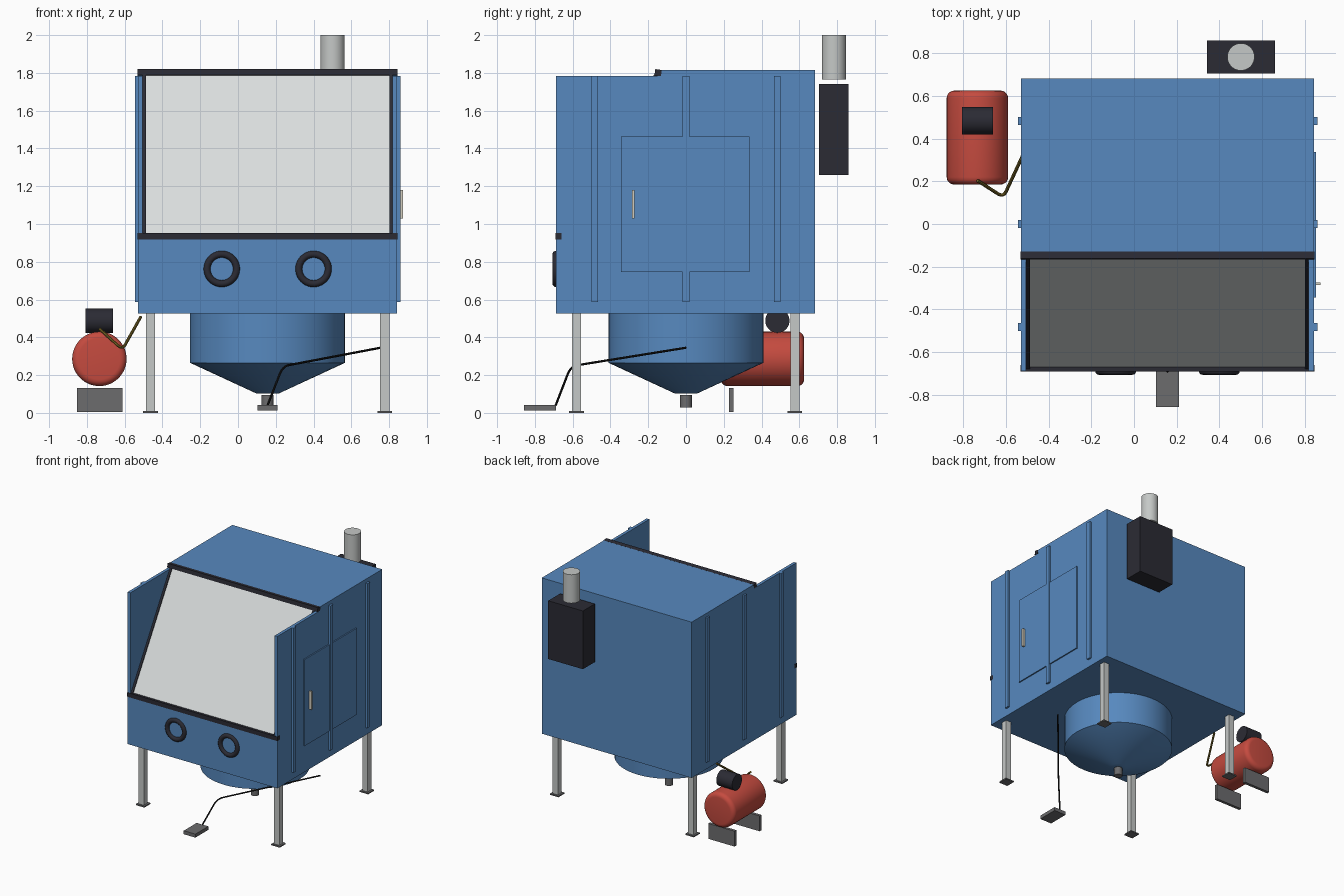
import bpy, math
from mathutils import Vector

if "Cube" in bpy.data.objects:
    bpy.data.objects.remove(bpy.data.objects["Cube"])


def material(name, rgb):
    m = bpy.data.materials.new(name)
    m.diffuse_color = (*rgb, 1)
    m.use_nodes = True
    m.node_tree.nodes["Principled BSDF"].inputs["Base Color"].default_value = m.diffuse_color
    return m


BLUE = material("cabinet blue", (0.095, 0.25, 0.52))
BLACK = material("dark charcoal", (0.024, 0.024, 0.034))
GLASS = material("pale glass", (0.70, 0.73, 0.73))
STEEL = material("light steel", (0.56, 0.58, 0.57))
GREY = material("mid grey", (0.15, 0.15, 0.155))
RED = material("tank red", (0.56, 0.07, 0.05))
BRASS = material("hose yellow", (0.20, 0.14, 0.02))
CABLE = material("cable black", (0.01, 0.01, 0.01))
CREAM = material("handle cream", (0.66, 0.62, 0.52))


def finish(name, mat, smooth=False):
    o = bpy.context.object
    o.name = name
    o.data.materials.clear()
    o.data.materials.append(mat)
    if smooth:
        bpy.ops.object.shade_smooth_by_angle(angle=math.radians(35))
    return o


def box(name, mat, x, y, z, tilt=0):
    """Box from (min, max) ranges, optionally tilted about x."""
    lo, hi = zip(x, y, z)
    bpy.ops.mesh.primitive_cube_add(size=1, location=[(a + b) / 2 for a, b in zip(lo, hi)],
                                    rotation=(tilt, 0, 0))
    bpy.context.object.scale = [b - a for a, b in zip(lo, hi)]
    return finish(name, mat)


def cylinder(name, mat, centre, r, depth, rot=(0, 0, 0), bevel=0, r_top=None):
    bpy.ops.mesh.primitive_cone_add(vertices=48, radius1=r, radius2=r if r_top is None else r_top,
                                    depth=depth, location=centre, rotation=rot)
    o = bpy.context.object
    if bevel:
        b = o.modifiers.new("rounded rim", 'BEVEL')
        b.width, b.segments, b.limit_method = bevel, 5, 'ANGLE'
        b.angle_limit = math.radians(50)
        bpy.ops.object.modifier_apply(modifier=b.name)
    return finish(name, mat, True)


def tube(name, mat, start, bend, end, r, fillet):
    """Round tube along two straight runs joined by a soft corner."""
    s, c, e = Vector(start), Vector(bend), Vector(end)
    a, b = c + (s - c).normalized() * fillet, c + (e - c).normalized() * fillet
    pts = [s] + [a * (1 - t) ** 2 + c * 2 * t * (1 - t) + b * t * t
                 for t in [i / 6 for i in range(7)]] + [e]
    cu = bpy.data.curves.new(name, 'CURVE')
    cu.dimensions, cu.bevel_depth, cu.bevel_resolution = '3D', r, 2
    cu.use_fill_caps = True
    sp = cu.splines.new('POLY')
    sp.points.add(len(pts) - 1)
    for p, v in zip(sp.points, pts):
        p.co = (*v, 1)
    o = bpy.data.objects.new(name, cu)
    bpy.context.collection.objects.link(o)
    bpy.ops.object.select_all(action='DESELECT')
    o.select_set(True)
    bpy.context.view_layer.objects.active = o
    bpy.ops.object.convert(target='MESH')
    finish(name, mat, True)


# Cabinet shell
X0, X1, Y0, Y1 = -0.53, 0.843, -0.688, 0.683
CX = (X0 + X1) / 2
T = 0.025
box("cabinet_floor", BLUE, (X0, X1), (Y0, Y1), (0.525, 0.587))
box("left_wall", BLUE, (X0, X0 + T), (Y0, Y1), (0.587, 1.783))
box("right_wall", BLUE, (X1 - T, X1), (Y0, Y1), (0.587, 1.783))
box("back_wall", BLUE, (X0 + T, X1 - T), (Y1 - T, Y1), (0.587, 1.783))
box("front_panel", BLUE, (X0 + T, X1 - T), (Y0, Y0 + T), (0.587, 0.93))
box("roof", BLUE, (X0, X1), (-0.15, Y1), (1.783, 1.815))

# Wall ribs
for y in (-0.483, 0, 0.483):
    box("left_rib", BLUE, (X0 - 0.014, X0), (y - 0.018, y + 0.018), (0.587, 1.783))
    box("right_rib", BLUE, (X1, X1 + 0.016), (y - 0.018, y + 0.018), (0.587, 1.783))

# Side door and handle
box("side_door", BLUE, (X1, X1 + 0.01), (-0.345, 0.337), (0.747, 1.463))
box("door_handle", CREAM, (X1 + 0.01, X1 + 0.03), (-0.287, -0.273), (1.03, 1.18))

# Sloped window with its frame
low, high = Vector((0, -0.675, 0.935)), Vector((0, -0.148, 1.80))
mid, run = (low + high) / 2, (high - low).length
slope = math.atan2(high.z - low.z, high.y - low.y)


def sloped(name, mat, x, thick):
    box(name, mat, x, (mid.y - run / 2, mid.y + run / 2),
        (mid.z - thick / 2, mid.z + thick / 2), slope)


sloped("window_glass", GLASS, (-0.488, 0.801), 0.012)
sloped("left_window_frame", BLACK, (-0.505, -0.488), 0.026)
sloped("right_window_frame", BLACK, (0.801, 0.818), 0.026)
box("top_window_trim", BLACK, (X0 - 0.002, X1 + 0.002), (-0.165, -0.13), (1.785, 1.818), math.radians(-8))
box("bottom_window_trim", BLACK, (X0 - 0.002, X1 + 0.002), (-0.692, -0.66), (0.918, 0.953))

# Glove port rings
for x in (-0.086, 0.40):
    bpy.ops.mesh.primitive_torus_add(major_segments=40, minor_segments=12, major_radius=0.078,
                                     minor_radius=0.018, location=(x, Y0 - 0.001, 0.762),
                                     rotation=(math.pi / 2, 0, 0))
    finish("glove_ring", BLACK, True)

# Hopper and outlet
cylinder("hopper_drum", BLUE, (CX, 0, 0.395), 0.41, 0.26)
cylinder("hopper_cone", BLUE, (CX, 0, 0.184), 0.06, 0.162, r_top=0.41)
cylinder("hopper_outlet", GREY, (CX, 0, 0.062), 0.031, 0.066)

# Legs and foot plates
for x in (-0.463, 0.777):
    for y in (-0.58, 0.576):
        box("leg", STEEL, (x - 0.024, x + 0.024), (y - 0.024, y + 0.024), (0.01, 0.525))
        box("foot_plate", GREY, (x - 0.039, x + 0.039), (y - 0.039, y + 0.039), (0, 0.01))

# Filter unit and exhaust pipe
box("filter_box", BLACK, (0.342, 0.66), (0.705, 0.86), (1.26, 1.742))
cylinder("exhaust_pipe", STEEL, (0.501, 0.783, 1.882), 0.064, 0.236)

# Compressor
cylinder("air_tank", RED, (-0.734, 0.405, 0.286), 0.144, 0.44, (math.pi / 2, 0, 0), 0.035)
cylinder("motor", BLACK, (-0.734, 0.484, 0.488), 0.064, 0.145, (0, math.pi / 2, 0))
for y in (0.24, 0.57):
    box("tank_stand", GREY, (-0.852, -0.612), (y - 0.012, y + 0.012), (0.005, 0.132))
tube("air_hose", BRASS, (-0.733, 0.203, 0.445), (-0.612, 0.125, 0.335), (-0.515, 0.335, 0.508), 0.008, 0.04)

# Foot pedal and cable
box("foot_pedal", GREY, (0.103, 0.21), (-0.857, -0.688), (0.012, 0.041))
tube("pedal_cable", CABLE, (CX, -0.69, 0.04), (0.237, -0.61, 0.247), (0.755, 0, 0.345), 0.006, 0.05)
